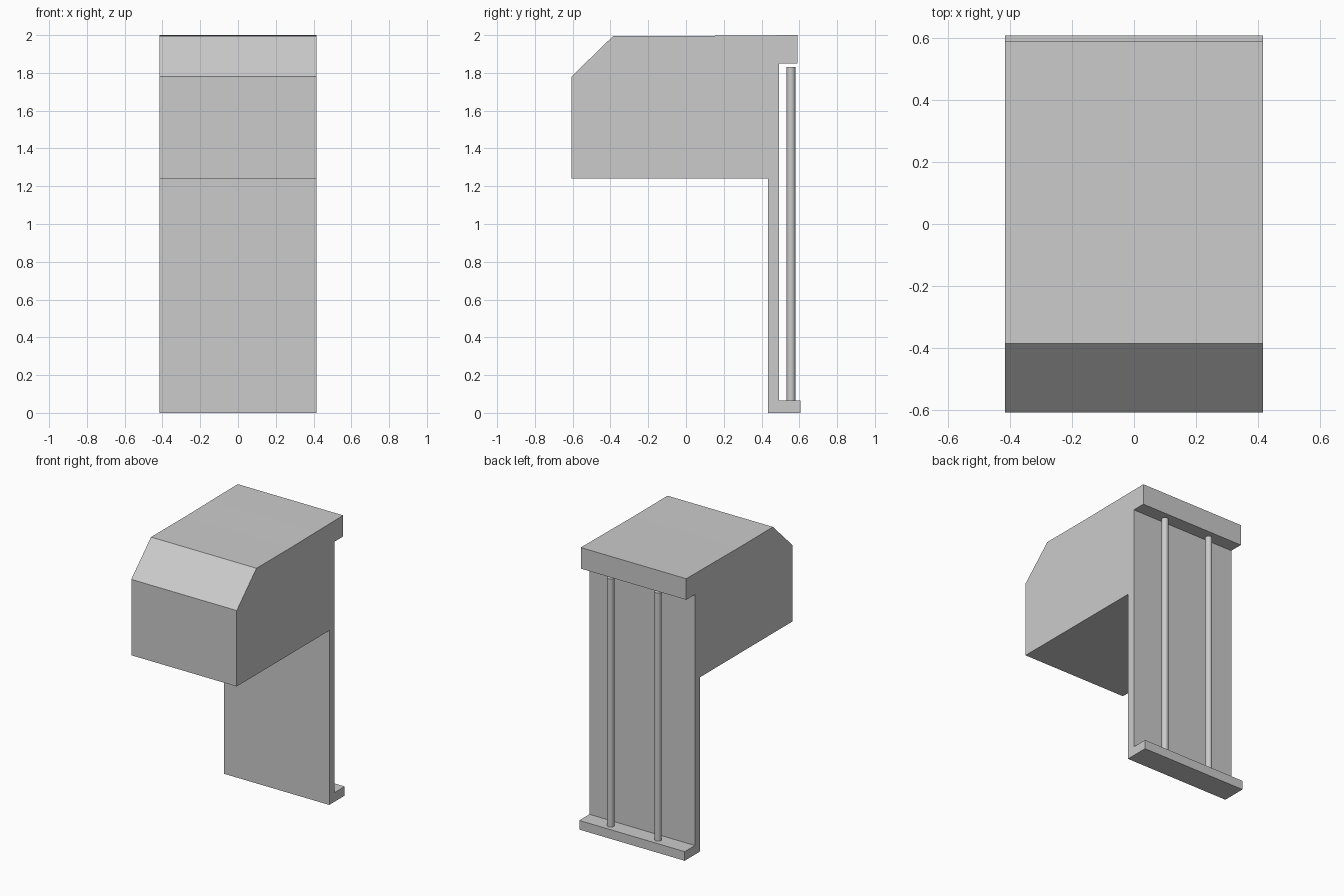
import bpy, bmesh

if "Cube" in bpy.data.objects:
    bpy.data.objects.remove(bpy.data.objects["Cube"])

X_MIN, X_MAX = -0.415, 0.415


def extrude_profile(name, points):
    """Extrude a closed (y, z) outline across the full width."""
    bm = bmesh.new()
    face = bm.faces.new([bm.verts.new((X_MIN, y, z)) for y, z in points])
    result = bmesh.ops.extrude_face_region(bm, geom=[face])
    verts = [g for g in result["geom"] if isinstance(g, bmesh.types.BMVert)]
    bmesh.ops.translate(bm, verts=verts, vec=(X_MAX - X_MIN, 0, 0))
    bmesh.ops.recalc_face_normals(bm, faces=bm.faces)
    mesh = bpy.data.meshes.new(name)
    bm.to_mesh(mesh)
    bm.free()
    obj = bpy.data.objects.new(name, mesh)
    bpy.context.collection.objects.link(obj)
    return obj


# Side outline: chamfered head, rear lip, thin back panel and foot ledge
extrude_profile("housing", [
    (-0.607, 1.24), (0.433, 1.24), (0.433, 0.0), (0.607, 0.0),
    (0.607, 0.065), (0.493, 0.065), (0.493, 1.85), (0.59, 1.85),
    (0.59, 2.0), (0.285, 1.998), (0.0, 1.995), (-0.385, 1.996),
    (-0.607, 1.78),
])

# Two upright rods standing on the ledge, ending just below the lip
rod_bottom, rod_top = 0.06, 1.83
for name, x in (("left_rod", -0.17), ("right_rod", 0.203)):
    bpy.ops.mesh.primitive_cylinder_add(
        vertices=32, radius=0.023, depth=rod_top - rod_bottom,
        location=(x, 0.556, (rod_top + rod_bottom) / 2))
    bpy.context.object.name = name
    bpy.ops.object.shade_smooth_by_angle()
